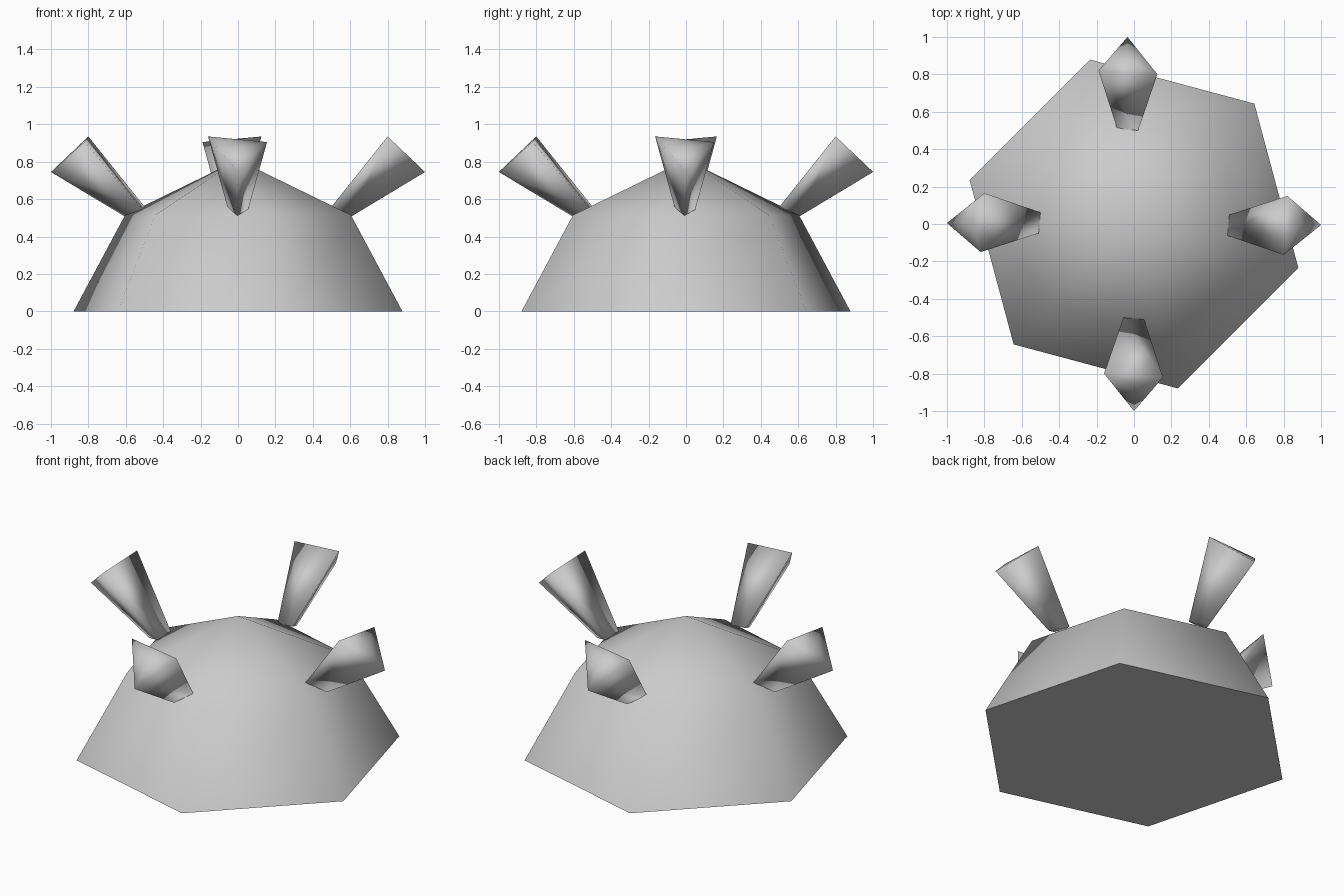
import bpy
import bmesh
from math import cos, sin, radians
from mathutils import Matrix, Vector

default_cube = bpy.data.objects.get("Cube")
if default_cube:
    bpy.data.objects.remove(default_cube)

GREY = (0.6, 0.6, 0.6, 1.0)
grey = bpy.data.materials.new("plain grey")
grey.use_nodes = True
grey.diffuse_color = GREY
grey.node_tree.nodes["Principled BSDF"].inputs["Base Color"].default_value = GREY


def finish(name, bm):
    bmesh.ops.recalc_face_normals(bm, faces=bm.faces)
    mesh = bpy.data.meshes.new(name)
    bm.to_mesh(mesh)
    bm.free()
    mesh.materials.append(grey)
    obj = bpy.data.objects.new(name, mesh)
    bpy.context.collection.objects.link(obj)
    return obj


def add_ring(bm, points):
    return [bm.verts.new(p) for p in points]


def bridge(bm, low, high):
    for i in range(len(low)):
        j = (i + 1) % len(low)
        bm.faces.new((low[i], low[j], high[j], high[i])).smooth = True


def fan(bm, ring, tip):
    centre = bm.verts.new(tip)
    for i in range(len(ring)):
        bm.faces.new((ring[i], ring[(i + 1) % len(ring)], centre)).smooth = True


def hexagon(radius, z):
    angles = [radians(45 + 60 * i) for i in range(6)]
    return [(radius * cos(a), radius * sin(a), z) for a in angles]


# Six-sided dome with a flat underside
bm = bmesh.new()
base = add_ring(bm, hexagon(0.91, 0))
shoulder = add_ring(bm, hexagon(0.625, 0.515))
bridge(bm, base, shoulder)
fan(bm, shoulder, (0, 0, 0.81))
bm.faces.new(base[::-1])
finish("dome", bm)

# Three-sided horns, flaring outwards, one on each side
ROOT = [Vector(p) for p in ((0.5, -0.062, 0.56), (0.51, 0.05, 0.545), (0.61, -0.01, 0.51))]
MOUTH = [Vector(p) for p in ((0.80, -0.165, 0.935), (0.82, 0.15, 0.905), (1.0, -0.005, 0.745))]
horns = (("left_horn", 0, 0), ("back_horn", 90, -0.04),
         ("right_horn", 180, 0), ("front_horn", 270, 0.005))
for name, angle, shift in horns:
    bm = bmesh.new()
    root, mouth = add_ring(bm, ROOT), add_ring(bm, MOUTH)
    bridge(bm, root, mouth)
    fan(bm, root, sum(ROOT, Vector()) / 3)
    fan(bm, mouth, sum(MOUTH, Vector()) / 3)
    turn = Matrix.Rotation(radians(angle), 4, "Z")
    bm.transform(Matrix.Translation((shift, 0, 0)) @ turn)
    finish(name, bm)
